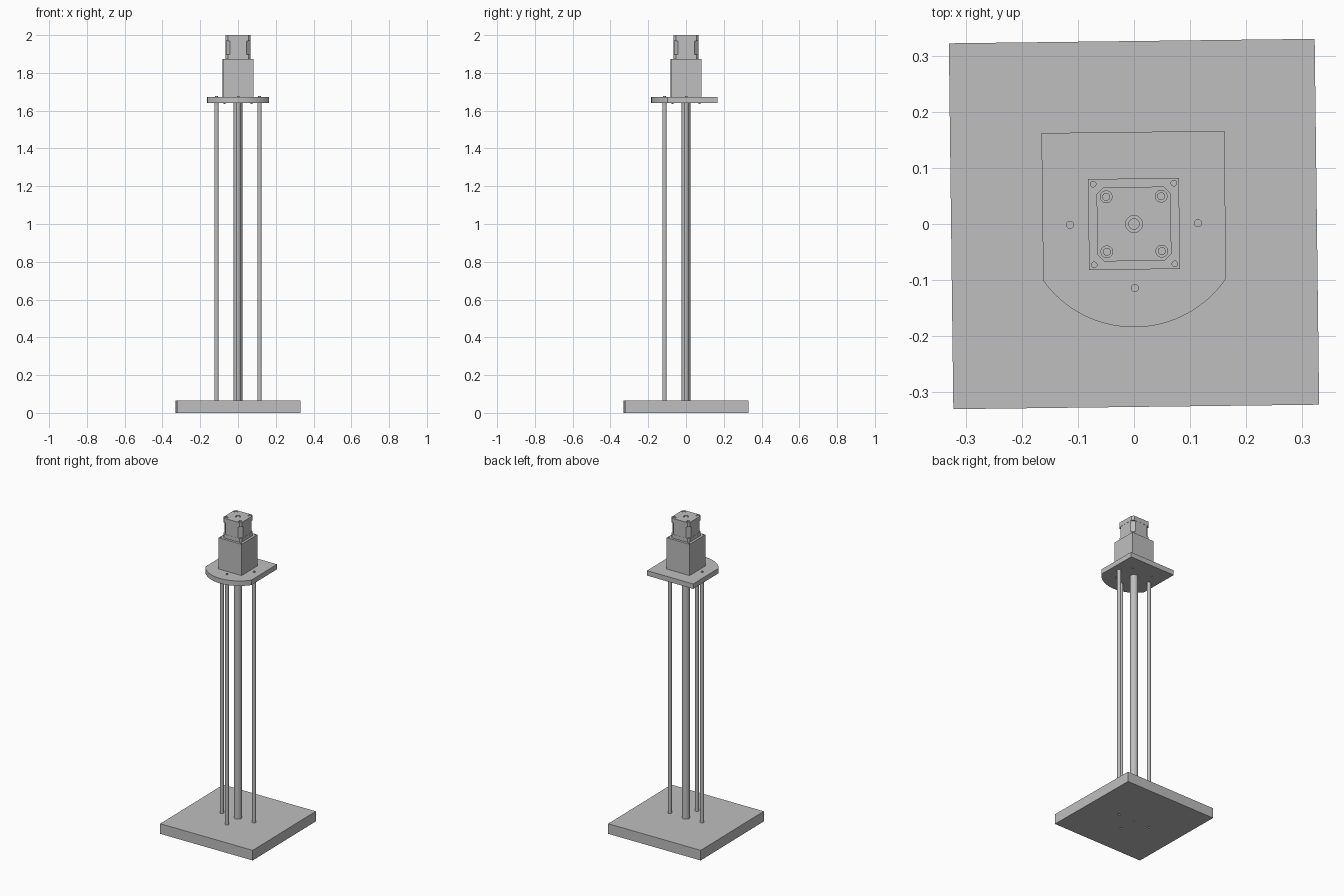
import bpy, bmesh, math
from mathutils import Matrix, Vector

cube = bpy.data.objects.get("Cube")
if cube:
    bpy.data.objects.remove(cube)

grey = bpy.data.materials.new("plain grey")
grey.use_nodes = True
GREY = (0.52, 0.52, 0.52, 1)
grey.diffuse_color = GREY
grey.node_tree.nodes["Principled BSDF"].inputs["Base Color"].default_value = GREY
TURN = Matrix.Rotation(math.radians(0.7), 4, "Z")


def prism(name, outline, z0, z1, smooth=False):
    """Extrude a counter-clockwise outline between two heights."""
    bm = bmesh.new()
    face = bm.faces.new([bm.verts.new((x, y, z0)) for x, y in outline])
    top = bmesh.ops.extrude_face_region(bm, geom=[face])["geom"]
    bmesh.ops.translate(bm, vec=Vector((0, 0, z1 - z0)),
                        verts=[v for v in top if isinstance(v, bmesh.types.BMVert)])
    bmesh.ops.recalc_face_normals(bm, faces=bm.faces)
    bm.transform(TURN)
    mesh = bpy.data.meshes.new(name)
    bm.to_mesh(mesh)
    bm.free()
    mesh.materials.append(grey)
    obj = bpy.data.objects.new(name, mesh)
    bpy.context.collection.objects.link(obj)
    if smooth:
        bpy.ops.object.select_all(action="DESELECT")
        obj.select_set(True)
        bpy.context.view_layer.objects.active = obj
        bpy.ops.object.shade_smooth_by_angle(angle=math.radians(35))
    return obj


def cylinder(name, x, y, r, z0, z1, sides=32):
    ring = [(x + r * math.cos(i * math.tau / sides), y + r * math.sin(i * math.tau / sides))
            for i in range(sides)]
    return prism(name, ring, z0, z1, True)


def square(half, cut=0):
    """Square outline with optional cut corners."""
    if not cut:
        return [(-half, -half), (half, -half), (half, half), (-half, half)]
    k = half - cut
    return [(-k, -half), (k, -half), (half, -k), (half, k),
            (k, half), (-k, half), (-half, k), (-half, -k)]


def drill(obj, x, y, r, z0, z1):
    cutter = cylinder(obj.name + "_hole_cutter", x, y, r, z0, z1)
    cutter.hide_render = True
    cutter.hide_set(True)
    mod = obj.modifiers.new("hole", "BOOLEAN")
    mod.operation = "DIFFERENCE"
    mod.solver = "EXACT"
    mod.object = cutter


BASE_TOP, PLATE_LOW, PLATE_TOP, BOX_TOP, TOP = 0.065, 1.64, 1.672, 1.873, 2.0
rods = {"right": (-0.114, 0), "left": (0.114, 0), "front": (0, -0.114)}
corners = [(sx, sy) for sx in (-1, 1) for sy in (-1, 1)]

# Base with small holes underneath
base = prism("base_plate", square(0.326), 0, BASE_TOP)
for x, y in rods.values():
    drill(base, x, y, 0.007, -0.01, 0.03)
drill(base, 0, 0, 0.004, -0.01, 0.03)

# Upper plate with a rounded front
radius, centre_y = 0.199, 0.015
half_angle = math.asin(0.163 / radius)
arc = [(radius * math.sin(a), centre_y - radius * math.cos(a))
       for a in (half_angle * (i / 16 - 1) for i in range(33))]
prism("upper_plate", arc + [(0.163, 0.164), (-0.163, 0.164)], PLATE_LOW, PLATE_TOP, True)

# Support rods with thin ends through the upper plate
for side, (x, y) in rods.items():
    cylinder(side + "_rod", x, y, 0.0115, BASE_TOP, PLATE_LOW)
    cylinder(side + "_rod_tip", x, y, 0.007, PLATE_LOW, PLATE_TOP + 0.006)
cylinder("centre_column", 0, 0, 0.024, BASE_TOP, PLATE_LOW)

# Gearbox housing with corner holes and screw ends
housing = prism("housing", square(0.081), PLATE_TOP, BOX_TOP)
for sx, sy in corners:
    drill(housing, sx * 0.072, sy * 0.072, 0.005, BOX_TOP - 0.02, BOX_TOP + 0.01)
    cylinder("housing_screw", sx * 0.072, sy * 0.072, 0.005, PLATE_LOW - 0.005, PLATE_LOW)

# Motor: two end caps around a body with deeper cut corners
prism("motor_lower_cap", square(0.066, 0.012), BOX_TOP, BOX_TOP + 0.025)
prism("motor_body", square(0.065, 0.022), BOX_TOP + 0.025, TOP - 0.03)
cap = prism("motor_upper_cap", square(0.066, 0.012), TOP - 0.03, TOP)
for sx, sy in corners:
    drill(cap, sx * 0.049, sy * 0.049, 0.0105, TOP - 0.01, TOP + 0.01)
    cylinder("motor_screw", sx * 0.049, sy * 0.049, 0.007, TOP - 0.01, TOP - 0.003)
drill(cap, 0, 0, 0.015, TOP - 0.01, TOP + 0.01)
cylinder("motor_shaft_end", 0, 0, 0.01, TOP - 0.01, TOP - 0.003)
